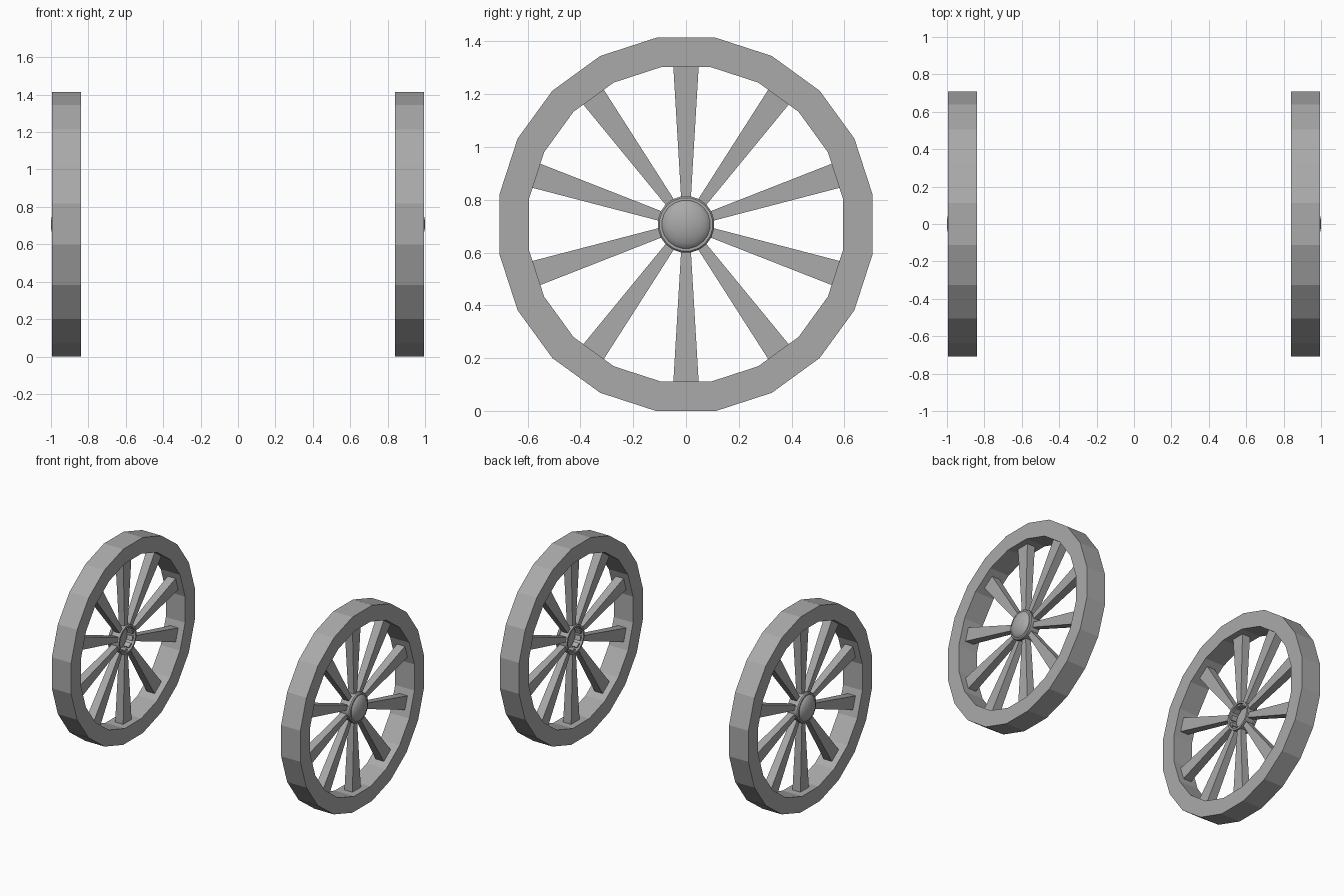
import bpy, bmesh, math
from mathutils import Matrix, Vector

cube = bpy.data.objects.get("Cube")
if cube:
    bpy.data.objects.remove(cube)

grey = bpy.data.materials.new("plain_grey")
grey.use_nodes = True
grey.diffuse_color = (0.4, 0.4, 0.4, 1)
grey.node_tree.nodes["Principled BSDF"].inputs["Base Color"].default_value = (0.4, 0.4, 0.4, 1)

AXLE_HEIGHT = 0.707
WHEEL_X = 0.917


def finish(name, bm, side, smooth=False):
    """Turn a wheel part built around the origin (+x outward) into an object."""
    turn = Matrix.Rotation(0 if side > 0 else math.pi, 4, 'Z')
    bm.transform(Matrix.Translation((side * WHEEL_X, 0, AXLE_HEIGHT)) @ turn)
    bmesh.ops.recalc_face_normals(bm, faces=bm.faces)
    mesh = bpy.data.meshes.new(name)
    bm.to_mesh(mesh)
    bm.free()
    mesh.materials.append(grey)
    obj = bpy.data.objects.new(name, mesh)
    bpy.context.collection.objects.link(obj)
    if smooth:
        bpy.ops.object.select_all(action='DESELECT')
        obj.select_set(True)
        bpy.context.view_layer.objects.active = obj
        bpy.ops.object.shade_smooth_by_angle(angle=math.radians(35))


def lathe(profile, sides, closed):
    """Spin (x, radius) points around the x axis."""
    bm = bmesh.new()
    rings = []
    for k in range(sides):
        a = 2 * math.pi * (k + 0.5) / sides
        rings.append([bm.verts.new((x, r * math.sin(a), r * math.cos(a))) for x, r in profile])
    count = len(profile)
    for k in range(sides):
        here, there = rings[k], rings[(k + 1) % sides]
        for i in range(count if closed else count - 1):
            j = (i + 1) % count
            bm.faces.new((here[i], here[j], there[j], there[i]))
    bmesh.ops.remove_doubles(bm, verts=bm.verts, dist=0.0001)
    return bm


def spokes(count):
    """Tapered bars, wider at the rim than at the hub."""
    bm = bmesh.new()
    for k in range(count):
        bar = bmesh.ops.create_cube(bm, size=1)["verts"]
        for v in bar:
            outer = v.co.z > 0
            v.co = Vector((v.co.x * (0.064 if outer else 0.044),
                           v.co.y * (0.096 if outer else 0.034),
                           0.597 if outer else 0.075))
        bmesh.ops.rotate(bm, verts=bar, matrix=Matrix.Rotation(2 * math.pi * k / count, 3, 'X'))
    return bm


rim_profile = [(-0.077, 0.603), (0.077, 0.603), (0.077, 0.716), (-0.077, 0.716)]
# Open tube on the inner side, stepped collar and shallow dome outside
hub_profile = [(0.03, 0.0), (0.03, 0.088), (-0.035, 0.088), (-0.035, 0.102), (0.03, 0.102),
               (0.034, 0.108), (0.046, 0.108), (0.053, 0.102), (0.053, 0.092), (0.058, 0.088),
               (0.069, 0.072), (0.077, 0.048), (0.082, 0.024), (0.083, 0.0)]

for side, label in ((1, "left"), (-1, "right")):
    finish(label + "_wheel_rim", lathe(rim_profile, 20, True), side)
    finish(label + "_wheel_spokes", spokes(10), side)
    finish(label + "_wheel_hub", lathe(hub_profile, 20, False), side, smooth=True)
